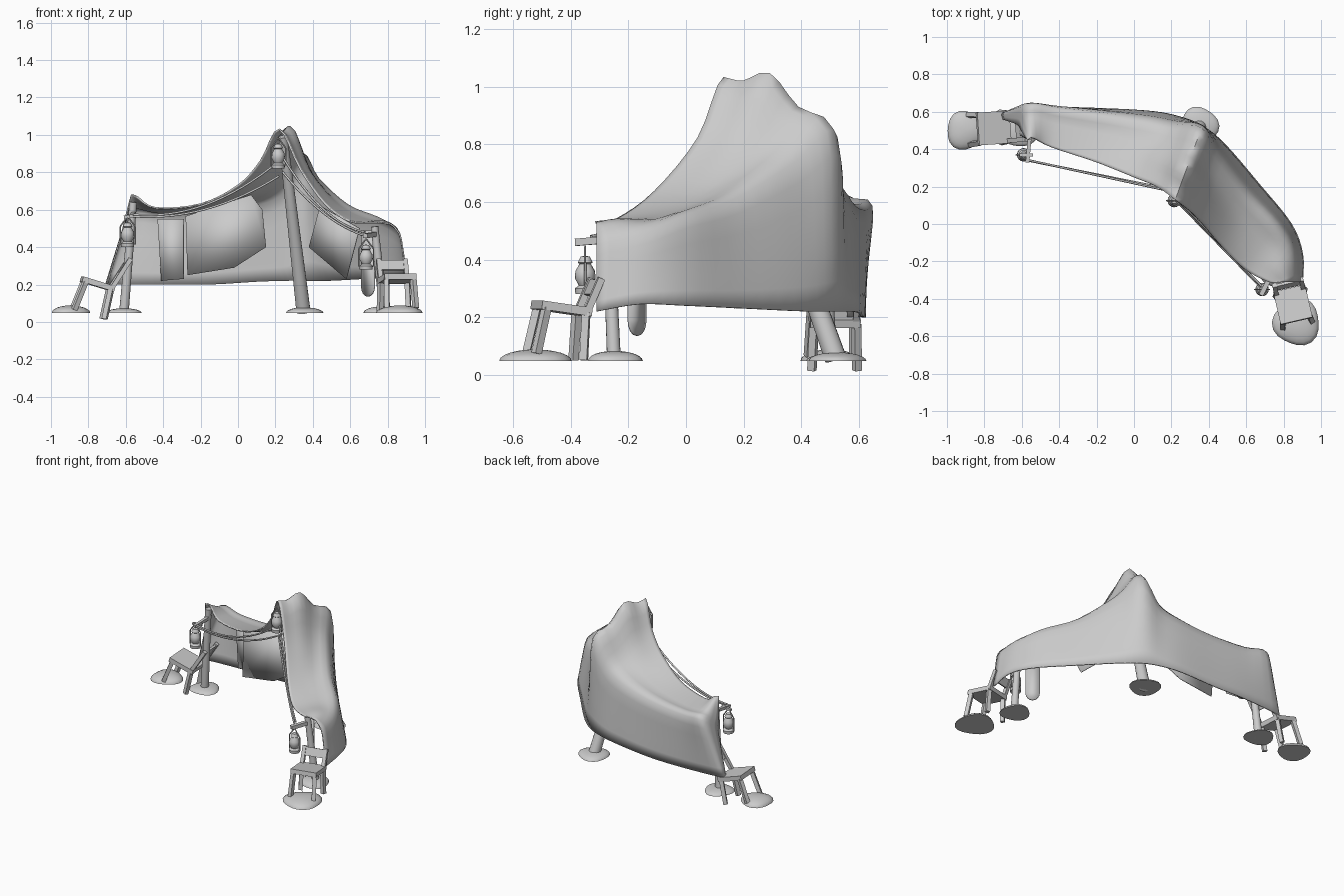
import bpy
import bmesh
import math
from mathutils import Matrix, Vector

default_cube = bpy.data.objects.get("Cube")
if default_cube:
    bpy.data.objects.remove(default_cube, do_unlink=True)

# One plain grey for everything
grey = bpy.data.materials.new("plain_grey")
grey.use_nodes = True
grey.diffuse_color = (0.6, 0.6, 0.6, 1)
grey.node_tree.nodes["Principled BSDF"].inputs["Base Color"].default_value = grey.diffuse_color


def finish(name, bm, angle=40):
    """Turn a bmesh into a named, shaded object."""
    bmesh.ops.recalc_face_normals(bm, faces=bm.faces)
    mesh = bpy.data.meshes.new(name)
    bm.to_mesh(mesh)
    bm.free()
    mesh.materials.append(grey)
    for face in mesh.polygons:
        face.use_smooth = True
    mesh.set_sharp_from_angle(angle=math.radians(angle))
    obj = bpy.data.objects.new(name, mesh)
    bpy.context.collection.objects.link(obj)
    return obj


def add_beam(bm, start, end, width, depth):
    """Square bar between two points."""
    start, end = Vector(start), Vector(end)
    along = end - start
    turn = along.to_track_quat('Z', 'Y').to_matrix().to_4x4()
    size = Matrix.Diagonal((width, depth, along.length, 1))
    place = Matrix.Translation((start + end) / 2)
    bmesh.ops.create_cube(bm, size=1, matrix=place @ turn @ size)


def add_rod(bm, start, end, radius, top_radius, sides=16):
    """Tapered round bar between two points."""
    start, end = Vector(start), Vector(end)
    along = end - start
    turn = along.to_track_quat('Z', 'Y').to_matrix().to_4x4()
    bmesh.ops.create_cone(bm, cap_ends=True, segments=sides, radius1=radius,
                          radius2=top_radius, depth=along.length,
                          matrix=Matrix.Translation((start + end) / 2) @ turn)


def smooth_path(points, steps):
    """Catmull-Rom path passing through every point."""
    pts = [Vector(p) for p in points]
    pts = [2 * pts[0] - pts[1]] + pts + [2 * pts[-1] - pts[-2]]
    path = []
    for a, b, c, d in zip(pts, pts[1:], pts[2:], pts[3:]):
        for i in range(steps):
            t = i / steps
            path.append(0.5 * (2 * b + (c - a) * t + (2 * a - 5 * b + 4 * c - d) * t ** 2
                               + (3 * b - a - 3 * c + d) * t ** 3))
    return path + [pts[-2]]


def thicken(obj, amount):
    solid = obj.modifiers.new("thickness", 'SOLIDIFY')
    solid.thickness = amount
    solid.offset = 0


# Draped canopy: eave, back shoulder and hem run from one end to the other
eave = [(-.57, .45, .68), (-.54, .46, .67), (-.44, .41, .61), (-.2, .33, .63), (0, .25, .73),
        (.12, .2, .86), (.22, .13, 1.03), (.33, .04, .82), (.46, -.11, .635),
        (.59, -.24, .54), (.72, -.31, .53), (.78, -.31, .53)]
shoulder = [(-.62, .53, .48), (-.57, .64, .58), (-.4, .62, .57), (-.15, .59, .58),
            (.08, .56, .62), (.23, .53, .68), (.36, .51, .85), (.44, .38, .74),
            (.6, .17, .61), (.76, .0, .55), (.85, -.14, .49), (.87, -.31, .45)]
hem = [(-.7, .56, .2), (-.68, .6, .2), (-.4, .62, .2), (-.15, .615, .2), (.1, .6, .215),
       (.25, .57, .22), (.37, .52, .22), (.49, .42, .22), (.67, .21, .23),
       (.84, 0, .24), (.9, -.16, .245), (.9, -.31, .22)]
end_lift = (.01, .025, .025)
ridge_lift = {5: (.01, .03, .01), 6: (.02, .09, .02), 7: (.01, .03, .01),
              10: end_lift, 11: end_lift}

sections = []
for i, (e, s, h) in enumerate(zip(eave, shoulder, hem)):
    e, s, h = Vector(e), Vector(s), Vector(h)
    lifts = ridge_lift.get(i, (0, 0, 0))
    roof = [e.lerp(s, t) + Vector((0, 0, lift)) for t, lift in zip((.18, .42, .68), lifts)]
    wall = (s + h) / 2 + (s - e) * 0.02
    sections.append(smooth_path([e, *roof, s, wall, h], 3))
columns = [smooth_path(line, 4) for line in zip(*sections)]

bm = bmesh.new()
grid = [[bm.verts.new(p) for p in column] for column in columns]
for low, high in zip(grid, grid[1:]):
    for a, b, c, d in zip(low, low[1:], high[1:], high):
        bm.faces.new((a, b, c, d))
thicken(finish("canopy_cloth", bm, 60), 0.008)

# Inner hanging curtains and the rounded pennant
curtains = {
    "left_curtain": [(-.43, .59, .55), (-.41, .59, .22), (-.29, .56, .23), (-.29, .56, .55)],
    "middle_curtain": [(-.28, .46, .565), (-.27, .44, .25), (-.02, .43, .29),
                       (.15, .4, .4), (.13, .4, .6), (.07, .39, .68)],
    "right_curtain": [(.44, .22, .62), (.38, .31, .4), (.58, .17, .23), (.65, .07, .5)],
}
for name, corners in curtains.items():
    bm = bmesh.new()
    bm.faces.new([bm.verts.new(p) for p in corners])
    thicken(finish(name, bm), 0.006)

bm = bmesh.new()
across = Vector((.035, -.03, 0))
middle = Vector((.695, -.17, .19))
outline = [middle + across + Vector((0, 0, .3)), middle - across + Vector((0, 0, .3))]
for i in range(9):
    a = math.pi * i / 8
    outline.append(middle - across * math.cos(a) - Vector((0, 0, .055 * math.sin(a))))
bm.faces.new([bm.verts.new(p) for p in outline])
thicken(finish("hanging_pennant", bm), 0.008)

# Support poles
poles = {
    "main_pole": ((.35, .52, .055), (.24, .19, .99), .038, .024),
    "left_pole": ((-.61, .5, .05), (-.56, .47, .64), .026, .02),
    "right_pole": ((.78, -.25, .05), (.73, -.27, .51), .024, .02),
}
for name, (foot, top, radius, top_radius) in poles.items():
    bm = bmesh.new()
    add_rod(bm, foot, top, radius, top_radius)
    finish(name, bm)


# Low earth mounds under the poles and chairs
def mound(name, x, y, radius, height):
    bm = bmesh.new()
    bmesh.ops.create_uvsphere(bm, u_segments=20, v_segments=12, radius=1)
    bmesh.ops.bisect_plane(bm, geom=bm.verts[:] + bm.edges[:] + bm.faces[:],
                           plane_co=(0, 0, 0), plane_no=(0, 0, -1), clear_outer=True)
    bmesh.ops.holes_fill(bm, edges=[e for e in bm.edges if e.is_boundary])
    for v in bm.verts:
        wobble = 1 + 0.07 * math.sin(3 * math.atan2(v.co.y, v.co.x) + 5 * x)
        v.co = (x + v.co.x * radius * wobble, y + v.co.y * radius * wobble,
                .048 + v.co.z * height)
    finish(name, bm)


mound("main_pole_mound", .35, .525, .1, .03)
mound("left_pole_mound", -.61, .505, .095, .025)
mound("right_pole_mound", .77, -.25, .095, .035)
mound("left_chair_mound", -.9, .5, .103, .04)
mound("right_chair_mound", .87, -.525, .125, .04)


# Chairs leaning back against the tent ends
def chair(name, place, turn, tilt, back):
    bm = bmesh.new()
    add_beam(bm, (0, 0, .155), (0, 0, .185), .175, .18)
    for side in (-1, 1):
        x = .073 * side
        add_beam(bm, (x * 1.08, -.085, 0), (x, -.07, .165), .026, .026)
        add_beam(bm, (x * 1.08, .085, 0), (x, .072, .165), .026, .026)
        add_beam(bm, (x, .072, .16), (x, .075 + back * .28, .17 + back), .024, .024)
    low, high = [(0, .075 + back * .28 * share, .17 + back * share) for share in (.5, .95)]
    add_beam(bm, low, high, .15, .014)
    bm.transform(Matrix.Translation(place) @ Matrix.Rotation(math.radians(turn), 4, 'Z')
                 @ Matrix.Rotation(math.radians(-tilt), 4, 'X'))
    finish(name, bm)


chair("left_chair", (-.8, .51, .04), -86, 17, .18)
chair("right_chair", (.855, -.455, .062), 13, 8, .12)

# Lanterns: turned body, carrying ring and guard wires
profile = [(0, 0), (.034, 0), (.036, .02), (.022, .03), (.036, .055), (.034, .08),
           (.02, .105), (.026, .11), (.016, .13), (0, .134)]


def lantern(name, x, y, z):
    bm = bmesh.new()
    verts = [bm.verts.new((r, 0, h)) for r, h in profile]
    edges = [bm.edges.new(pair) for pair in zip(verts, verts[1:])]
    bmesh.ops.spin(bm, geom=verts + edges, cent=(0, 0, 0), axis=(0, 0, 1),
                   angle=math.tau, steps=16)
    bmesh.ops.remove_doubles(bm, verts=bm.verts, dist=0.0005)
    for side in (-1, 1):
        add_rod(bm, (.04 * side, 0, .015), (.04 * side, 0, .11), .004, .004, 6)
        add_rod(bm, (.04 * side, 0, .11), (0, 0, .165), .004, .004, 6)
    bm.transform(Matrix.Translation((x, y, z)))
    finish(name, bm)


lantern("left_lantern", -.59, .37, .4)
lantern("middle_lantern", .215, .125, .82)
lantern("right_lantern", .685, -.35, .28)

# Arms that carry the end lanterns
bm = bmesh.new()
add_beam(bm, (-.555, .49, .58), (-.57, .33, .565), .02, .02)
add_beam(bm, (-.61, .37, .56), (-.54, .37, .57), .016, .016)
finish("left_lantern_arm", bm)
bm = bmesh.new()
add_beam(bm, (.74, -.26, .47), (.68, -.38, .46), .025, .025)
finish("right_lantern_arm", bm)


# Sagging ropes strung between the poles
def rope(name, start, end, sag):
    start, end = Vector(start), Vector(end)
    curve = bpy.data.curves.new(name, 'CURVE')
    curve.dimensions = '3D'
    curve.bevel_depth = 0.006
    curve.bevel_resolution = 1
    spline = curve.splines.new('POLY')
    spline.points.add(16)
    for i, point in enumerate(spline.points):
        t = i / 16
        spot = start.lerp(end, t) - Vector((0, 0, 4 * sag * t * (1 - t)))
        point.co = (*spot, 1)
    curve.materials.append(grey)
    bpy.context.collection.objects.link(bpy.data.objects.new(name, curve))


rope("left_lower_rope", (-.57, .34, .565), (.22, .18, .78), .07)
rope("left_upper_rope", (-.56, .34, .575), (.22, .17, .86), .09)
rope("right_lower_rope", (.24, .11, .8), (.68, -.34, .46), .05)
rope("right_upper_rope", (.24, .12, .88), (.68, -.33, .48), .08)
